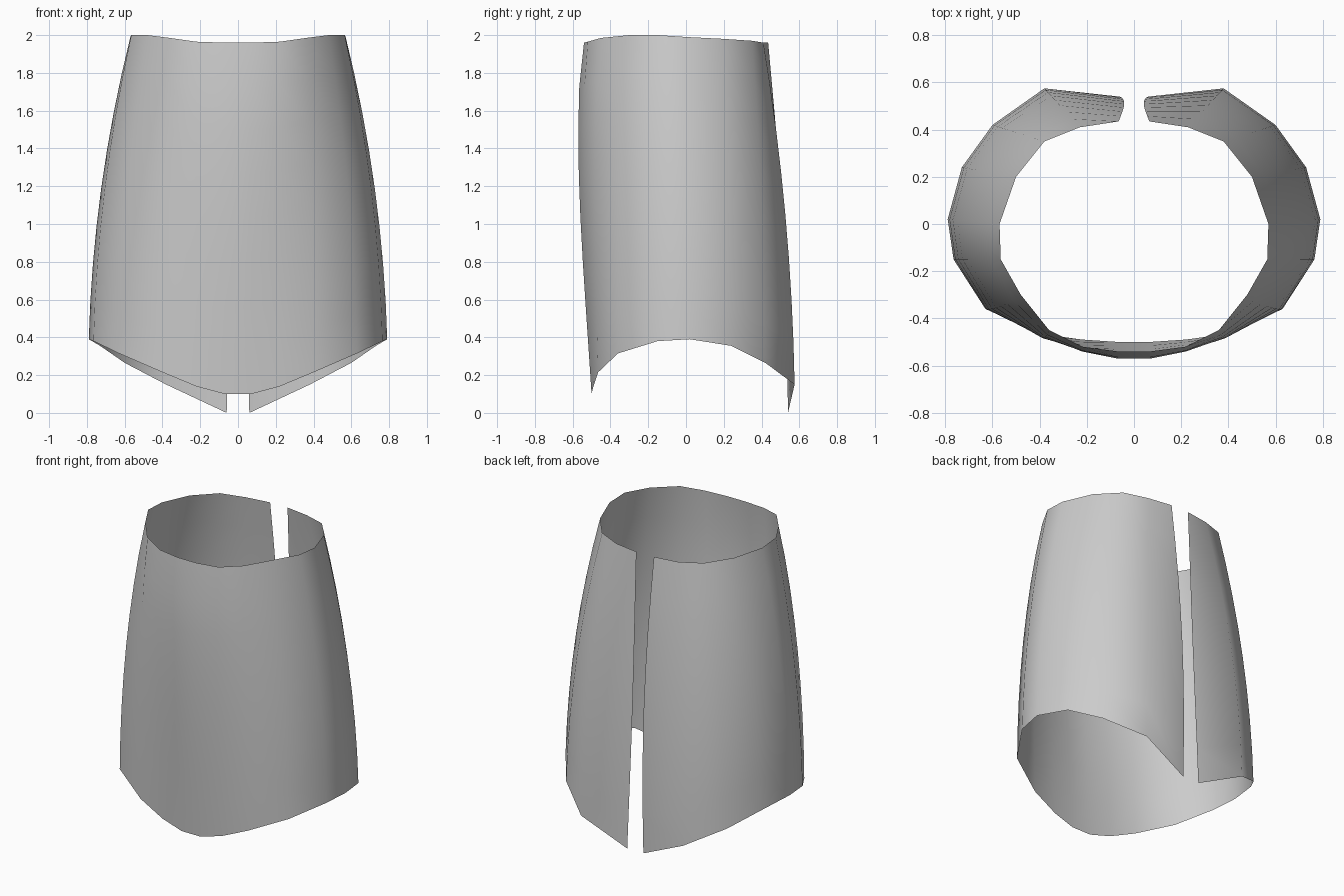
import bpy
import bmesh
from math import sin, pi
from mathutils import Vector

default_cube = bpy.data.objects.get("Cube")
if default_cube:
    bpy.data.objects.remove(default_cube, do_unlink=True)

# Half outlines of the two rims, from the front centre round to the back slit
TOP_RIM = [(.07, -.54, 1.96), (.22, -.52, 1.965), (.36, -.45, 1.985), (.48, -.3, 2),
           (.565, -.15, 2), (.57, 0, 1.99), (.5, .2, 1.98), (.38, .35, 1.97),
           (.23, .41, 1.96), (.065, .435, 1.96)]
HEM = [(.07, -.5, .1), (.22, -.49, .14), (.4, -.465, .215), (.63, -.36, .315),
       (.765, -.15, .38), (.79, .02, .39), (.73, .24, .355), (.6, .42, .265),
       (.38, .575, .15), (.06, .54, 0)]
FRONT_SWELL = [.05, .035, .025, .015]   # forward bulge of the front panels
SLIT_CURVE = -.02                       # the back edges draw together midway
ROWS = 8


def mirrored(half):
    """Full row of points: right side from the slit forward, then the left side."""
    return [Vector((-p.x, p.y, p.z)) for p in reversed(half)] + half


def row_points(t):
    """Half row at fraction t of the way down, flaring early and then settling."""
    flare = t + .8 * t * (1 - t)
    swell = sin(pi * t ** .7)
    half = []
    for top, hem in zip(TOP_RIM, HEM):
        top, hem = Vector(top), Vector(hem)
        point = top.lerp(hem, flare)
        point.z = top.z + (hem.z - top.z) * t
        half.append(point)
    for point, amount in zip(half, FRONT_SWELL):
        point.y -= amount * swell
    half[-1].x += SLIT_CURVE * sin(pi * t)
    return mirrored(half)


def make_material(name, colour):
    material = bpy.data.materials.new(name)
    material.use_nodes = True
    material.diffuse_color = colour
    material.node_tree.nodes["Principled BSDF"].inputs["Base Color"].default_value = colour
    return material


# Open wrapped shell, a single layer with a slit down the back
bm = bmesh.new()
grid = [[bm.verts.new(p) for p in row_points(i / ROWS)] for i in range(ROWS + 1)]
for upper, lower in zip(grid, grid[1:]):
    for j in range(len(upper) - 1):
        face = bm.faces.new((upper[j], lower[j], lower[j + 1], upper[j + 1]))
        face.smooth = True

mesh = bpy.data.meshes.new("wrap_skirt")
bm.to_mesh(mesh)
bm.free()
mesh.materials.append(make_material("plain grey", (.6, .6, .6, 1)))
skirt = bpy.data.objects.new("wrap_skirt", mesh)
bpy.context.collection.objects.link(skirt)
